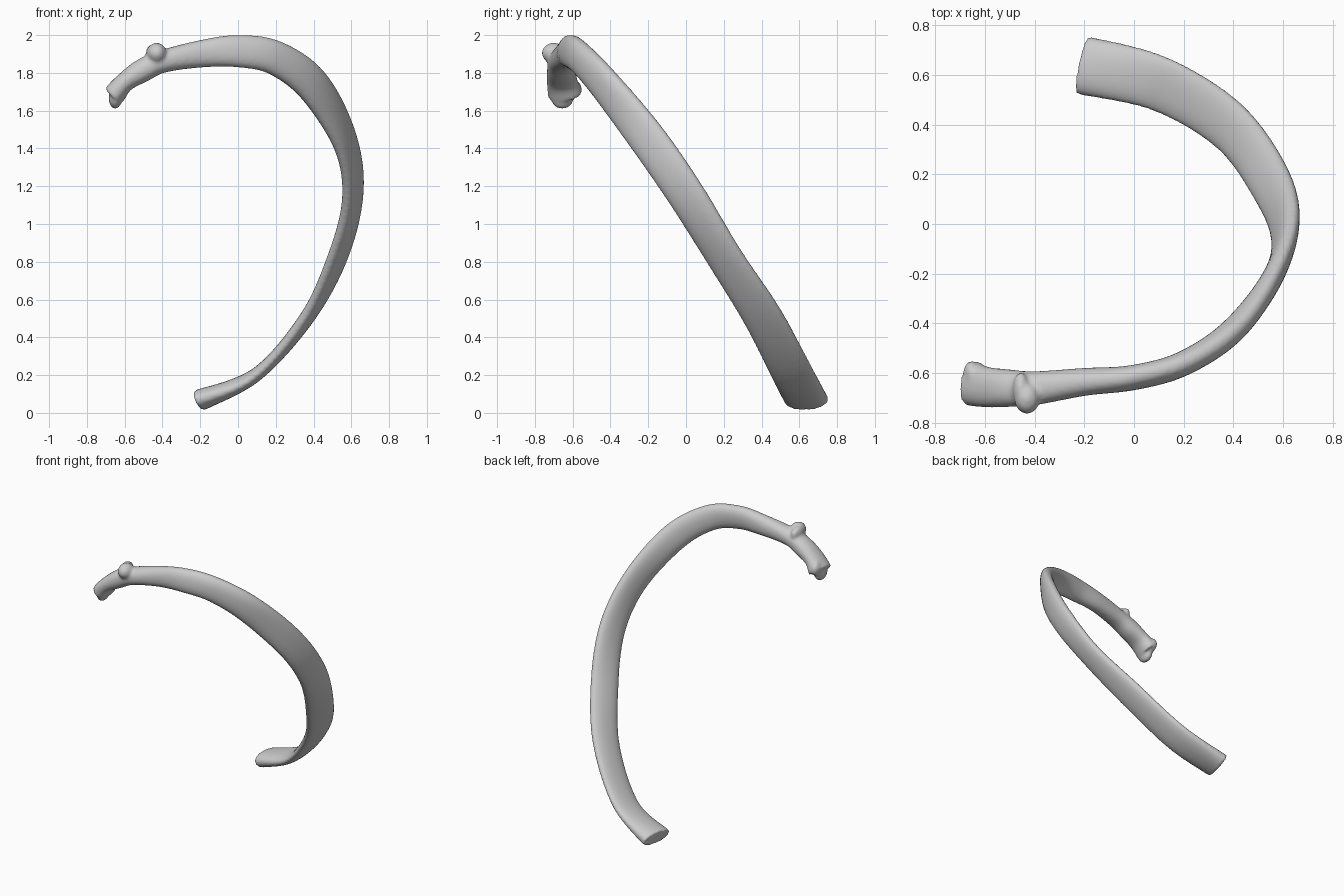
import bpy, bmesh, math
from mathutils import Vector, Matrix

if "Cube" in bpy.data.objects:
    bpy.data.objects.remove(bpy.data.objects["Cube"])

# Sections along the bone: centre, wide-axis direction, half width, half thickness
SECTIONS = [
    ((-.655, -.64, 1.685), (-.72, .05, .68), .060, .092),
    ((-.60, -.655, 1.75), (-.66, 0, .75), .052, .082),
    ((-.51, -.66, 1.81), (-.45, 0, .9), .062, .076),
    ((-.40, -.66, 1.86), (-.25, 0, 1), .060, .068),
    ((-.20, -.635, 1.90), (0, 0, 1), .072, .056),
    ((0, -.617, 1.915), (0, .1, 1), .086, .050),
    ((.20, -.56, 1.878), (.30, .15, .94), .092, .050),
    ((.40, -.425, 1.73), (.43, .32, .84), .100, .050),
    ((.565, -.20, 1.445), (.34, .69, .64), .105, .043),
    ((.608, 0, 1.155), (.38, .80, .47), .106, .042),
    ((.53, .20, .83), (.47, .81, .32), .106, .040),
    ((.37, .405, .51), (.34, .88, .32), .110, .038),
    ((.10, .565, .205), (.27, .93, .25), .114, .036),
    ((-.205, .638, .066), (.17, .97, .0), .118, .058),
]
SIDES, STEPS = 32, 10


def spline(a, b, c, d, t):
    return .5 * (2 * b + (c - a) * t + (2 * a - 5 * b + 4 * c - d) * t * t
                 + (3 * b - a - 3 * c + d) * t ** 3)


def sample(rows):
    rows = [(Vector(p), Vector(w).normalized(), Vector((a, b, 0))) for p, w, a, b in rows]
    out, n = [], len(rows)
    for i in range(n - 1):
        q = [rows[max(0, min(n - 1, i + k))] for k in (-1, 0, 1, 2)]
        for s in range(STEPS):
            out.append([spline(*[r[j] for r in q], s / STEPS) for j in range(3)])
    return out + [list(rows[-1])]


# Lofted shaft, neck and head
bm = bmesh.new()
pts = sample(SECTIONS)
rings = []
for i, (p, w, size) in enumerate(pts):
    t = (pts[min(i + 1, len(pts) - 1)][0] - pts[max(i - 1, 0)][0]).normalized()
    w = (w - t * w.dot(t)).normalized()
    v = t.cross(w)
    ring = []
    for k in range(SIDES):
        a = 2 * math.pi * k / SIDES
        c, s = math.cos(a), math.sin(a)
        x = math.copysign(abs(c) ** .9, c) * size.x
        y = math.copysign(abs(s) ** .9, s) * size.y
        ring.append(bm.verts.new(p + w * x + v * y))
    rings.append(ring)
for r0, r1 in zip(rings, rings[1:]):
    for k in range(SIDES):
        j = (k + 1) % SIDES
        bm.faces.new((r0[k], r0[j], r1[j], r1[k]))
bm.faces.new(rings[0][::-1])
bm.faces.new(rings[-1])


# Tubercle and head bumps, fused by the remesh below
def bump(loc, scale):
    m = Matrix.Translation(loc) @ Matrix.Diagonal((*scale, 1))
    bmesh.ops.create_icosphere(bm, subdivisions=3, radius=1, matrix=m)


bump((-.43, -.70, 1.905), (.052, .064, .055))
bump((-.455, -.665, 1.905), (.032, .07, .045))
bump((-.65, -.655, 1.665), (.035, .06, .056))
bump((-.655, -.60, 1.715), (.03, .05, .05))
bmesh.ops.recalc_face_normals(bm, faces=bm.faces)

mesh = bpy.data.meshes.new("rib_bone")
bm.to_mesh(mesh)
bm.free()
rib = bpy.data.objects.new("rib_bone", mesh)
bpy.context.collection.objects.link(rib)

# Fuse and soften
rm = rib.modifiers.new("fuse", 'REMESH')
rm.mode = 'VOXEL'
rm.voxel_size = .011
rm.use_smooth_shade = True
sm = rib.modifiers.new("soften", 'SMOOTH')
sm.factor = .5
sm.iterations = 4
